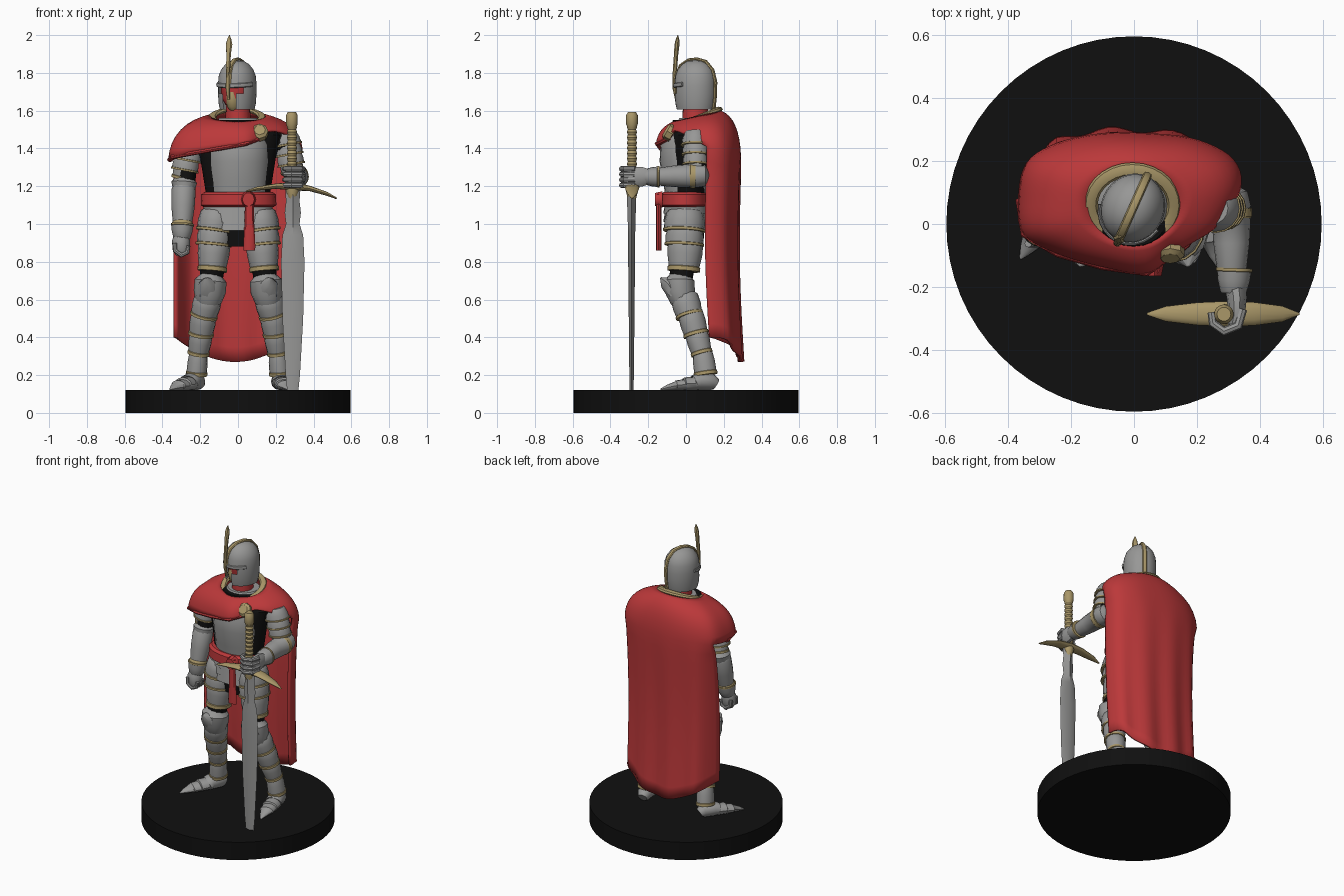
import bpy, bmesh, math
from mathutils import Vector


def material(name, rgb):
    m = bpy.data.materials.new(name)
    m.diffuse_color = (*rgb, 1)
    return m


STEEL = material("steel grey", (0.31, 0.31, 0.305))
GOLD = material("pale gold", (0.40, 0.31, 0.14))
RED = material("cloth red", (0.50, 0.04, 0.042))
BLACK = material("black", (0.005, 0.005, 0.005))


def finish(name, bm, *mats):
    bmesh.ops.recalc_face_normals(bm, faces=bm.faces)
    me = bpy.data.meshes.new(name)
    bm.to_mesh(me)
    bm.free()
    for m in mats:
        me.materials.append(m)
    ob = bpy.data.objects.new(name, me)
    bpy.context.collection.objects.link(ob)
    return ob


def tube(name, pts, mat, n=16, ref=(1, 0, 0), trim=0, level=False, loop=False, keep=None):
    """Skin oval rings (x, y, z, ra, rb) along a path; the last `trim` bands are gold."""
    bm = bmesh.new()
    P = [Vector(p[:3]) for p in pts]
    k, rings = len(P), []
    for i, p in enumerate(pts):
        a, b = (P[i - 1], P[(i + 1) % k]) if loop else (P[max(i - 1, 0)], P[min(i + 1, k - 1)])
        t = Vector((0, 0, 1)) if level else (b - a).normalized()
        u = Vector(ref)
        u = (u - u.dot(t) * t).normalized()
        v = t.cross(u)
        rings.append([bm.verts.new(P[i] + u * p[3] * math.cos(q) + v * p[4] * math.sin(q))
                      for q in (2 * math.pi * j / n for j in range(n))])
    for i in range(k if loop else k - 1):
        A, B = rings[i], rings[(i + 1) % k]
        for j in range(n):
            f = bm.faces.new((A[j], A[(j + 1) % n], B[(j + 1) % n], B[j]))
            f.material_index = int(i >= k - 1 - trim and trim > 0)
    if not loop:
        bm.faces.new(rings[0])
        bm.faces.new(rings[-1]).material_index = int(trim > 0)
    if keep:
        bad = [f for f in bm.faces if not keep(f.calc_center_median())]
        bmesh.ops.delete(bm, geom=bad, context='FACES')
    return finish(name, bm, mat, GOLD)


def plate(name, p0, p1, r0, r1, flat=1.0, n=16):
    """Bulged armour sleeve with a gold lower edge."""
    a, b = Vector(p0), Vector(p1)
    prof = [(0, r0 * .9), (.08, r0), (.5, (r0 + r1) * .53), (.86, r1), (.88, r1 * 1.06), (1, r1 * 1.06)]
    return tube(name, [(*a.lerp(b, t), r, r * flat) for t, r in prof], STEEL, n, trim=2)


# Base
tube("base", [(0, 0, 0, .595, .595), (0, 0, .12, .595, .595)], BLACK, 64)

# Undersuit and torso armour
tube("undersuit", [(0, .01, z, a, b) for z, a, b in
     [(.88, .12, .08), (1.1, .16, .1), (1.35, .2, .1), (1.47, .23, .09), (1.55, .1, .08)]], BLACK, 24, level=True)
tube("breastplate", [(.005, .0, z, a, b) for z, a, b in
     [(1.15, .15, .11), (1.22, .155, .12), (1.33, .165, .14), (1.42, .165, .135), (1.48, .14, .11), (1.53, .1, .08)]],
     STEEL, 24, level=True)
for i in range(3):
    z = 1.11 - .045 * i
    tube(f"waist_lame_{i}", [(0, 0, z, .178 + .008 * i, .112), (0, 0, z - .055, .19 + .008 * i, .12)],
         STEEL, 24, level=True)
tube("belt", [(.003, -.008, z, a, b) for z, a, b in
     [(1.09, .185, .115), (1.1, .2, .128), (1.155, .198, .126), (1.17, .18, .11)]], RED, 24, level=True)
tube("belt_knot", [(.055, -.125, 1.13, .04, .045), (.055, -.165, 1.13, .032, .036)], RED, 10)
tube("sash_tail", [(.06, -.145, z, a, .014) for z, a in [(1.16, .022), (1.0, .026), (.88, .032), (.86, .03)]], RED, 8)

# Legs, mirrored with the stance slightly uneven
for side, s, dx in (("right", -1, -.01), ("left", 1, .012)):
    def at(x, y, z):
        return (s * x + dx, y, z)
    hip, knee, shin, ankle = at(.1, .01, 1), at(.135, -.03, .68), at(.18, .03, .5), at(.205, .1, .25)
    tube(f"{side}_leg_undersuit", [(*hip, .075, .08), (*knee, .06, .06), (*shin, .05, .055), (*ankle, .04, .04)], BLACK, 12)
    plate(f"{side}_tasset_upper", at(.1, -.005, 1.07), at(.115, -.01, .96), .085, .094, 1.12)
    plate(f"{side}_tasset_lower", at(.11, -.005, .99), at(.12, -.01, .885), .082, .09, 1.1)
    plate(f"{side}_thigh", at(.112, 0, .93), at(.127, -.012, .75), .085, .074, 1.1)
    tube(f"{side}_knee_cop", [(*at(.13, -.03, .735), .05, .05), (*at(.135, -.035, .7), .085, .08),
         (*at(.14, -.03, .64), .085, .078), (*at(.147, -.015, .59), .07, .065)], STEEL, 12)
    tube(f"{side}_knee_point", [(*at(.16, -.135, .715), .004, .004), (*at(.152, -.1, .69), .045, .04),
         (*at(.15, -.06, .63), .06, .04)], STEEL, 8)
    plate(f"{side}_greave_top", at(.145, -.01, .62), at(.172, .02, .51), .073, .07)
    plate(f"{side}_greave_middle", at(.168, .02, .54), at(.187, .055, .41), .066, .064)
    plate(f"{side}_greave_low", at(.182, .05, .44), at(.2, .085, .31), .06, .055)
    plate(f"{side}_ankle_plate", at(.197, .085, .34), at(.21, .105, .2), .046, .054, 1.1)
    heel, toe = (Vector((-.2, .14, .12)), Vector((-.36, -.11, .12))) if s < 0 else \
                (Vector((.215, .16, .12)), Vector((.265, -.135, .12)))
    # Pointed shoe with stepped lames
    foot = [(0, .03, .03), (.08, .045, .045), (.3, .052, .047), (.38, .056, .04), (.39, .05, .036), (.56, .052, .034),
            (.57, .047, .029), (.72, .045, .026), (.73, .039, .023), (.88, .022, .014), (1, .004, .004)]
    tube(f"{side}_shoe", [(*(heel.lerp(toe, t) + Vector((0, 0, h))), w, h) for t, w, h in foot], STEEL, 12)

# Right arm hanging, left arm reaching to the sword
tube("right_arm_undersuit", [(-.2, .05, 1.46, .07, .07), (-.265, .05, 1.38, .06, .06), (-.28, .04, 1.2, .05, .05),
     (-.295, -.02, .95, .035, .035)], BLACK, 12)
tube("left_arm_undersuit", [(.19, .05, 1.46, .07, .07), (.265, .05, 1.4, .06, .06), (.3, .07, 1.27, .05, .05)], BLACK, 12)
for side, s, dz in (("right", -1, -.03), ("left", 1, 0)):
    for i in range(3):
        x = .245 + .012 * i
        z = 1.49 + dz - .052 * i
        plate(f"{side}_shoulder_lame_{i}", (s * x, .05, z), (s * (x + .014), .05, z - .075), .06, .078 - .004 * i, .95)
    plate(f"{side}_upper_arm", (s * .27, .05, 1.38 + dz), (s * .29, .06, 1.27 + dz), .055, .06)
tube("right_elbow", [(-.28, .045, 1.26, .04, .04), (-.285, .045, 1.22, .068, .068), (-.287, .035, 1.17, .055, .058)], STEEL, 12)
plate("right_forearm", (-.287, .04, 1.2), (-.295, -.012, .98), .064, .052)
plate("right_cuff", (-.298, -.022, .92), (-.294, -.01, 1.0), .045, .058)
tube("left_elbow", [(.3, .125, 1.26, .02, .02), (.3, .1, 1.26, .06, .06), (.305, .05, 1.258, .066, .066),
     (.31, .02, 1.255, .05, .05)], STEEL, 12)
plate("left_forearm", (.31, -.17, 1.25), (.308, .05, 1.255), .046, .062)
plate("left_cuff", (.315, -.22, 1.25), (.318, -.14, 1.25), .042, .054)

# Hands with fingers
tube("right_hand", [(-.298, -.02, .95, .036, .034), (-.302, -.028, .91, .048, .044), (-.3, -.032, .86, .045, .042),
     (-.298, -.03, .835, .03, .028)], STEEL, 10)
tube("left_hand", [(.32, -.19, 1.25, .034, .04), (.326, -.235, 1.25, .032, .055), (.325, -.29, 1.25, .026, .055),
     (.315, -.325, 1.25, .018, .045)], STEEL, 10)
for i in range(4):
    y = -.062 + .02 * i
    tube(f"right_finger_{i}", [(-.335, y, .9, .012, .012), (-.333, y, .86, .013, .013), (-.3, y, .835, .013, .013),
         (-.268, y, .85, .012, .012), (-.262, y, .885, .01, .01)], STEEL, 8, ref=(0, 1, 0))
    z = 1.205 + .029 * i
    tube(f"left_finger_{i}", [(.345, -.27, z, .014, .014), (.33, -.322, z, .015, .015), (.285, -.34, z, .015, .015),
         (.25, -.315, z, .014, .014), (.245, -.28, z, .012, .012)], STEEL, 8, ref=(0, 0, 1))

# Sword planted on the base
tube("sword_blade", [(.29, -.288, z, a, b) for z, a, b in
     [(.12, .03, .01), (.2, .038, .012), (.5, .055, .015), (.8, .062, .018), (.94, .055, .019), (1.0, .036, .02),
      (1.06, .043, .022), (1.12, .036, .024), (1.18, .04, .026)]], STEEL, 4, level=True)
tube("sword_guard", [(.042, -.285, 1.172, .004, .004), (.1, -.285, 1.187, .024, .01), (.2, -.285, 1.2, .036, .014),
     (.29, -.285, 1.2, .04, .022), (.38, -.285, 1.188, .037, .014), (.47, -.285, 1.16, .025, .01),
     (.523, -.285, 1.135, .004, .004)], GOLD, 12, ref=(0, 1, 0))
tube("sword_collar", [(.288, -.286, 1.13, .02, .02), (.288, -.286, 1.18, .036, .034), (.288, -.286, 1.24, .03, .03)], GOLD, 12)
grip = [(.286, -.286, 1.22 + .028 * i + o, r, r) for i in range(11) for o, r in ((0, .022), (.014, .027))]
tube("sword_grip", grip, GOLD, 12)
tube("sword_pommel", [(.285, -.286, 1.51, .024, .024), (.285, -.286, 1.53, .031, .031), (.285, -.286, 1.575, .031, .031),
     (.285, -.286, 1.592, .022, .022)], GOLD, 16)

# Neck and collar
tube("neck", [(0, .05, 1.5, .07, .07), (0, .05, 1.68, .06, .065)], RED, 16)
tube("gorget", [(0, .05, 1.48, .15, .12), (0, .06, 1.53, .125, .11), (0, .06, 1.56, .1, .095)], STEEL, 24, level=True)
ring = []
for i in range(28):
    a = 2 * math.pi * i / 28
    ring.append((-.005 + .132 * math.cos(a), .06 + .113 * math.sin(a), 1.562 + .045 * math.sin(a), .014, .022))
tube("collar_rim", ring, GOLD, 8, ref=(.001, .001, 1), loop=True)
for o in bpy.data.objects:
    if o.name == "collar_rim":
        o.scale.z = 1

# Head and helmet, turned toward the right shoulder
def opening(c):
    return not (c.y < -.03 and (1.685 < c.z < 1.735 and abs(c.x) < .075 or c.z < 1.69 and abs(c.x) < .035))


helm = [(1.605, .09, .1), (1.64, .097, .108), (1.69, .1, .112), (1.73, .101, .112), (1.78, .097, .109),
        (1.815, .085, .097), (1.845, .062, .073), (1.862, .036, .043), (1.868, .008, .01)]
arc = [(0, -.112, 1.73), (0, -.108, 1.79), (0, -.085, 1.84), (0, -.04, 1.868), (0, .01, 1.873), (0, .06, 1.86),
       (0, .1, 1.815), (0, .116, 1.75), (0, .114, 1.68), (0, .106, 1.61)]
head = [
    tube("helmet", [(0, 0, *h) for h in helm], STEEL, 32, level=True, keep=lambda c: opening(c) and c.z > 1.606),
    tube("hood", [(0, 0, z, a, b) for z, a, b in [(1.63, .06, .07), (1.67, .085, .09), (1.76, .085, .09)]],
         RED, 16, level=True),
    tube("chin", [(0, -.045, z, a, b) for z, a, b in [(1.6, .018, .02), (1.62, .034, .042), (1.67, .04, .054),
         (1.7, .03, .05)]], GOLD, 12, level=True),
    tube("helmet_ridge", [(*p, .014, .009) for p in arc], GOLD, 8),
    tube("brow_band", [(.104 * math.sin(a), -.115 * math.cos(a), 1.742 - .01 * math.cos(a), .012, .006)
         for a in [-1.3 + .26 * i for i in range(11)]], STEEL, 8, ref=(0, 0, 1)),
    tube("crest_spike", [(0, -.112, 1.66, .008, .006), (0, -.122, 1.72, .013, .01), (0, -.12, 1.8, .011, .012),
         (0, -.112, 1.9, .013, .012), (0, -.107, 1.95, .019, .012), (0, -.104, 1.975, .013, .01),
         (0, -.102, 2.0, .002, .002)], GOLD, 8)]
for ob in head:
    ob.location = (-.004, .05, 0)
    ob.rotation_euler.z = math.radians(-24)

# Cape: shoulder mantle rim points, then a long drape from the back columns
RIM = [Vector(p) for p in [
    (.12, -.09, 1.455), (.04, -.15, 1.425), (-.1, -.13, 1.4), (-.24, -.09, 1.375), (-.345, -.03, 1.355),
    (-.36, .08, 1.34), (-.335, .19, 1.35), (-.24, .25, 1.36), (-.1, .28, 1.36), (.05, .28, 1.36), (.2, .26, 1.37),
    (.31, .2, 1.38), (.33, .11, 1.41), (.26, .0, 1.47), (.17, -.06, 1.49)]]
N, SUB, UP, DOWN = len(RIM), 5, 8, 14
bm = bmesh.new()
cols = []
for c in range(N * SUB):
    i, t = c // SUB, (c % SUB) / SUB
    a, b, d, e = (RIM[(i + k) % N] for k in (-1, 0, 1, 2))
    rim = .5 * (2 * b + (d - a) * t + (2 * a - 5 * b + 4 * d - e) * t ** 2 + (3 * b - a - 3 * d + e) * t ** 3)
    ang = math.atan2(rim.y - .06, rim.x)
    neck = Vector((.145 * math.cos(ang), .06 + .122 * math.sin(ang), 1.565 + .028 * math.sin(ang)))
    mid = Vector((rim.x * .93 + neck.x * .07, rim.y * .93 + neck.y * .07, neck.z - .035))
    col = [neck * (1 - u) ** 2 + mid * 2 * u * (1 - u) + rim * u * u for u in (k / UP for k in range(UP + 1))]
    if 6 * SUB <= c <= 12 * SUB:
        hem = Vector((rim.x * .95 - .015, max(rim.y + .01, .105), .27 + .13 * min(1, abs(rim.x) / .33) ** 2))
        if c <= 7 * SUB:
            hem.y -= .075 * (1 - (c / SUB - 6)) ** 1.5
        for k in range(1, DOWN + 1):
            u = k / DOWN
            p = rim.lerp(hem, u)
            p.x, p.y = rim.x + (hem.x - rim.x) * u ** .4, rim.y + (hem.y - rim.y) * u ** .4
            p.y += .009 * math.sin(c * .95) * u ** .7 - .018 * math.sin(math.pi * u)
            col.append(p)
    cols.append([bm.verts.new(p) for p in col])
for c in range(N * SUB):
    A, B = cols[c], cols[(c + 1) % len(cols)]
    for k in range(min(len(A), len(B)) - 1):
        bm.faces.new((A[k], B[k], B[k + 1], A[k + 1]))
cape = finish("cape", bm, RED)
sol = cape.modifiers.new("cloth thickness", 'SOLIDIFY')
sol.thickness, sol.offset = .016, 0

# Folded cape edge and brooch
tube("cape_front_fold", [(*p, .012, .016) for p in RIM[:6]], RED, 8, ref=(0, 0, 1))
tube("brooch", [(.115, -.07, 1.475, .045, .045), (.115, -.1, 1.492, .045, .045), (.115, -.11, 1.498, .03, .03)], GOLD, 8)

for o in bpy.data.objects:
    o.select_set(True)
bpy.context.view_layer.objects.active = cape
bpy.ops.object.shade_smooth_by_angle(angle=math.radians(38))
